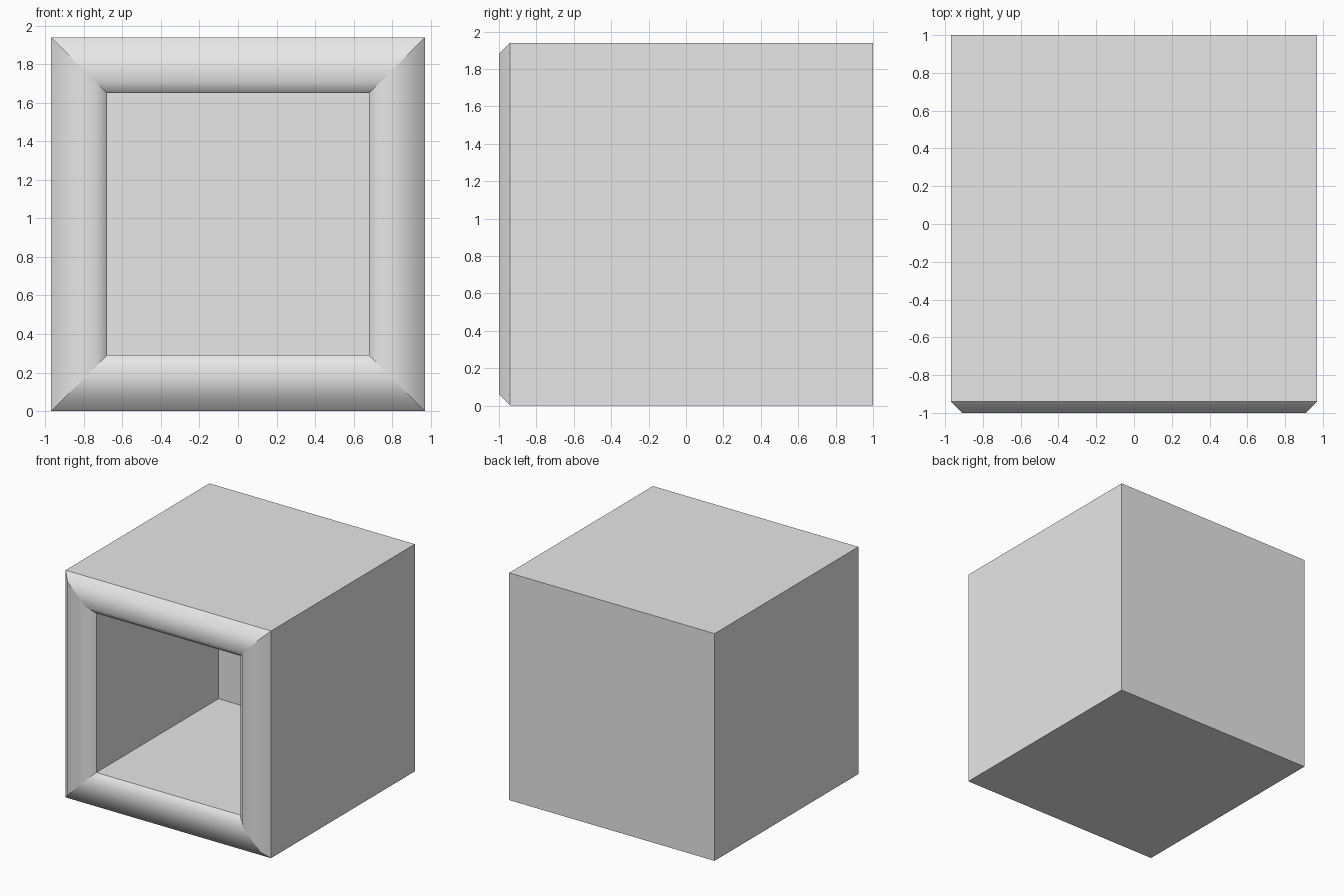
import bpy, bmesh

if "Cube" in bpy.data.objects:
    bpy.data.objects.remove(bpy.data.objects["Cube"])

H = 0.97       # half width of the outer cube, also its centre height
WALL = 0.29    # wall thickness
BEVEL = 0.06   # softened rim

grey = bpy.data.materials.new("light_grey")
grey.diffuse_color = (0.8, 0.8, 0.8, 1)
grey.use_nodes = True
grey.node_tree.nodes["Principled BSDF"].inputs["Base Color"].default_value = grey.diffuse_color

# square rings (half size, y): back, outer walls, rounded rim, inner walls
profile = [(H, 1.0), (H, -1 + BEVEL), (H - BEVEL, -1.0),
           (H - WALL + BEVEL, -1.0), (H - WALL, -1 + BEVEL), (H - WALL, 1 - WALL)]

bm = bmesh.new()
rings = [[bm.verts.new((sx * r, y, H + sz * r))
          for sx, sz in ((-1, -1), (1, -1), (1, 1), (-1, 1))] for r, y in profile]
for a, b in zip(rings, rings[1:]):
    for i in range(4):
        j = (i + 1) % 4
        bm.faces.new((a[i], a[j], b[j], b[i]))
# outer back and inner back
bm.faces.new(rings[0])
bm.faces.new(rings[-1])
bmesh.ops.recalc_face_normals(bm, faces=bm.faces[:])

# each rim strip shades smoothly across; mitres and box edges stay sharp
for f in bm.faces:
    f.smooth = True
soft = {frozenset((ring[i], ring[(i + 1) % 4])) for ring in rings[2:4] for i in range(4)}
for e in bm.edges:
    e.smooth = frozenset(e.verts) in soft

mesh = bpy.data.meshes.new("open_box")
bm.to_mesh(mesh)
bm.free()
mesh.materials.append(grey)
box = bpy.data.objects.new("open_box", mesh)
bpy.context.collection.objects.link(box)
